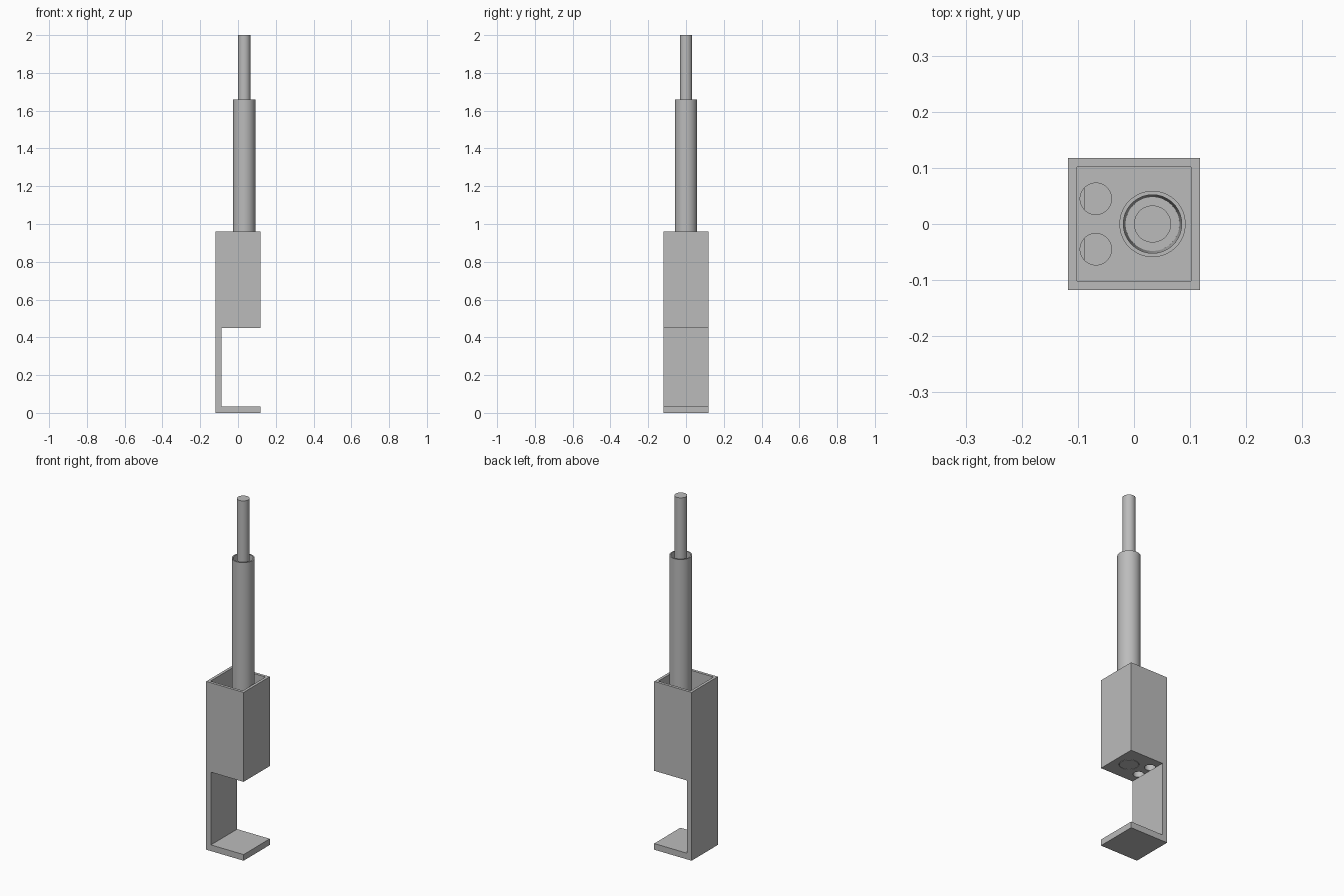
import bpy
import bmesh
import math

if "Cube" in bpy.data.objects:
    bpy.data.objects.remove(bpy.data.objects["Cube"])

HALF = 0.118        # half width of the bracket
WALL = 0.016        # wall of the open box
PLATE = 0.03        # spine thickness
BOX_LOW, BOX_TOP = 0.45, 0.96
FLOOR = 0.035       # floor and foot thickness
AXIS_X = 0.033      # axis of tube and rod

grey = bpy.data.materials.new("plain_grey")
grey.use_nodes = True
colour = (0.5, 0.5, 0.5, 1)
grey.diffuse_color = colour
grey.node_tree.nodes["Principled BSDF"].inputs["Base Color"].default_value = colour


def add_object(name, bm):
    bmesh.ops.recalc_face_normals(bm, faces=bm.faces)
    mesh = bpy.data.meshes.new(name)
    bm.to_mesh(mesh)
    bm.free()
    mesh.materials.append(grey)
    obj = bpy.data.objects.new(name, mesh)
    bpy.context.collection.objects.link(obj)
    return obj


def select_only(obj):
    bpy.ops.object.select_all(action='DESELECT')
    obj.select_set(True)
    bpy.context.view_layer.objects.active = obj


def turned(name, profile, x, y=0, segments=64):
    """Revolve a radius/height profile about a vertical axis."""
    bm = bmesh.new()
    verts = [bm.verts.new((r, 0, z)) for r, z in profile]
    edges = [bm.edges.new(pair) for pair in zip(verts, verts[1:])]
    bmesh.ops.spin(bm, geom=verts + edges, cent=(0, 0, 0), axis=(0, 0, 1),
                   angle=math.tau, steps=segments)
    bmesh.ops.remove_doubles(bm, verts=bm.verts, dist=0.00001)
    bmesh.ops.translate(bm, verts=bm.verts, vec=(x, y, 0))
    obj = add_object(name, bm)
    select_only(obj)
    bpy.ops.object.shade_smooth_by_angle(angle=math.radians(30))
    return obj


def cylinder(name, radius, low, high, x, y=0):
    return turned(name, [(0, low), (radius, low), (radius, high), (0, high)], x, y)


def cut(target, cutter):
    mod = target.modifiers.new("cut", 'BOOLEAN')
    mod.object = cutter
    mod.solver = 'EXACT'
    select_only(target)
    bpy.ops.object.modifier_apply(modifier=mod.name)
    bpy.data.objects.remove(cutter)


# Bracket: C-shaped side profile drawn through the full depth
inner = -HALF + PLATE
outline = [(-HALF, 0), (HALF, 0), (HALF, FLOOR), (inner, FLOOR),
           (inner, BOX_LOW), (HALF, BOX_LOW), (HALF, BOX_TOP), (-HALF, BOX_TOP)]
bm = bmesh.new()
face = bm.faces.new([bm.verts.new((x, -HALF, z)) for x, z in outline])
side = bmesh.ops.extrude_face_region(bm, geom=[face])
moved = [v for v in side["geom"] if isinstance(v, bmesh.types.BMVert)]
bmesh.ops.translate(bm, verts=moved, vec=(0, 2 * HALF, 0))
bracket = add_object("bracket", bm)

# Open cavity of the box
bm = bmesh.new()
bmesh.ops.create_cube(bm, size=1)
width = 2 * (HALF - WALL)
bmesh.ops.scale(bm, verts=bm.verts, vec=(width, width, 1))
bmesh.ops.translate(bm, verts=bm.verts, vec=(0, 0, BOX_LOW + FLOOR + 0.5))
cut(bracket, add_object("cavity_cutter", bm))

# Holes in the box floor: a pair beside the spine and one for the tube
for y in (-0.045, 0.045):
    cut(bracket, cylinder("hole_cutter", 0.028, BOX_LOW, BOX_LOW + 0.1, -0.068, y))
cut(bracket, cylinder("socket_cutter", 0.05, BOX_LOW - 0.1, BOX_LOW + 0.1, AXIS_X))

# Hollow tube with a slightly tapered bore, standing in the floor socket
seat = BOX_LOW + FLOOR
turned("outer_tube", [(0, BOX_LOW), (0.048, BOX_LOW), (0.048, seat),
                      (0.059, seat), (0.059, 1.66), (0.052, 1.66),
                      (0.048, seat), (0, seat)], AXIS_X)

# Slim rod sliding in the tube
cylinder("inner_rod", 0.033, seat, 2.0, AXIS_X)
